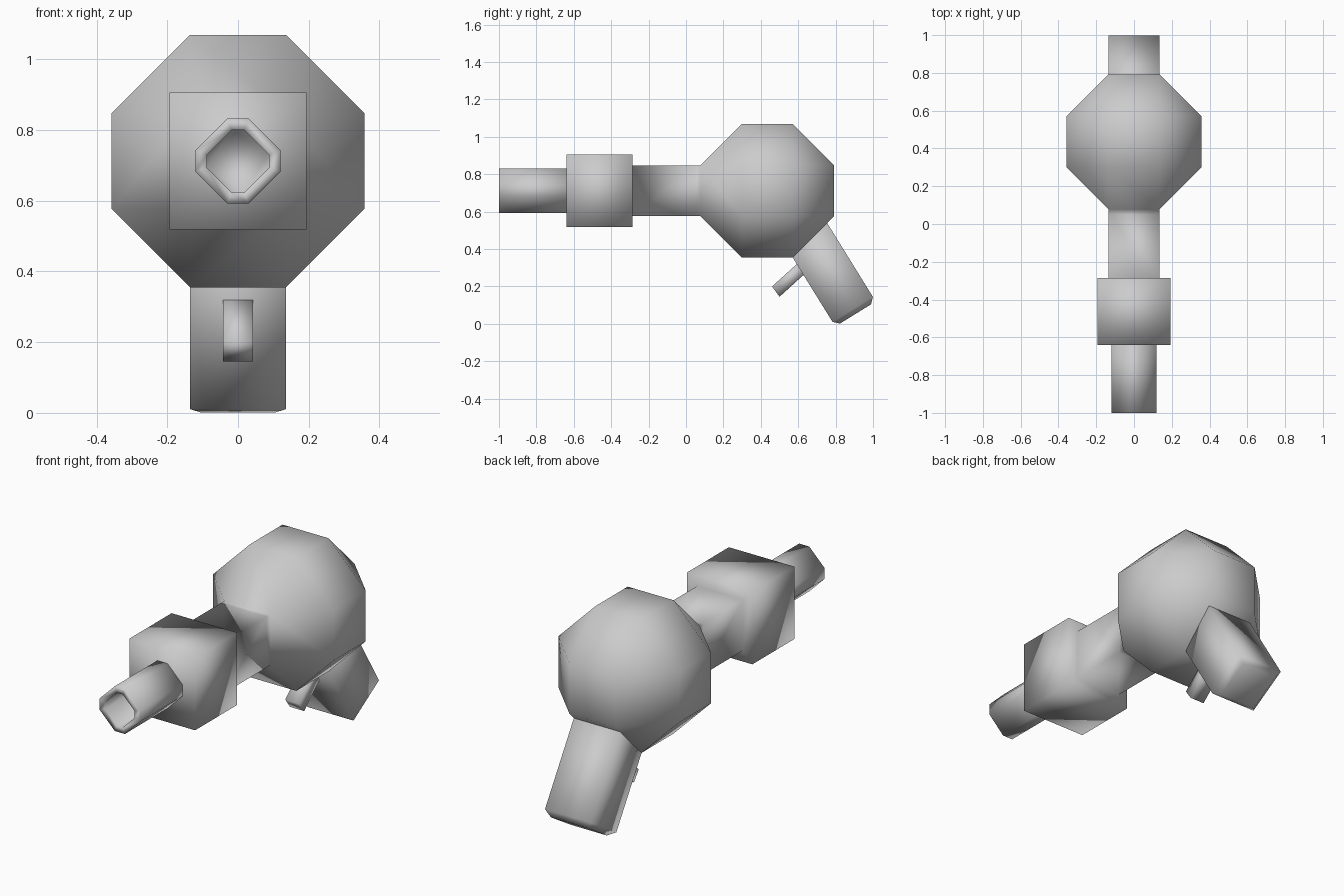
import bpy, bmesh
from mathutils import Vector

if "Cube" in bpy.data.objects:
    bpy.data.objects.remove(bpy.data.objects["Cube"])

CZ = 0.712  # height of the barrel axis


def finish(bm, name):
    """Turn a bmesh into a smooth shaded object."""
    bmesh.ops.recalc_face_normals(bm, faces=bm.faces)
    for f in bm.faces:
        f.smooth = True
    me = bpy.data.meshes.new(name)
    bm.to_mesh(me)
    bm.free()
    ob = bpy.data.objects.new(name, me)
    bpy.context.collection.objects.link(ob)
    return ob


def bridge_rings(bm, rings):
    """Join successive vertex rings with quads, capping both ends."""
    vs = [[bm.verts.new(p) for p in r] for r in rings]
    n = len(vs[0])
    for a, b in zip(vs, vs[1:]):
        for i in range(n):
            j = (i + 1) % n
            bm.faces.new((a[i], a[j], b[j], b[i]))
    bm.faces.new(vs[0])
    bm.faces.new(vs[-1])


def extrude_front(bm, face, y, half):
    """Extrude a square face to depth y with a new half width."""
    new = bmesh.ops.extrude_discrete_faces(bm, faces=[face])["faces"][0]
    for v in new.verts:
        v.co.x = half if v.co.x > 0 else -half
        v.co.z = CZ + (half if v.co.z > CZ else -half)
        v.co.y = y
    return new


# body: heavily chamfered cube, with neck and square block drawn out of its front
A, R, CY = 0.136, 0.357, 0.435
bm = bmesh.new()
for sx in (-1, 1):
    for sy in (-1, 1):
        for sz in (-1, 1):
            for p in ((A, A, R), (A, R, A), (R, A, A)):
                bm.verts.new((sx * p[0], CY + sy * p[1], CZ + sz * p[2]))
bmesh.ops.convex_hull(bm, input=bm.verts)
bmesh.ops.dissolve_limit(bm, angle_limit=0.02, verts=bm.verts, edges=bm.edges)
bm.normal_update()
face = min(bm.faces, key=lambda f: f.normal.y)
for y, half in ((0.05, A), (-0.285, A), (-0.285, 0.194), (-0.64, 0.194)):
    face = extrude_front(bm, face, y, half)
finish(bm, "body")


# barrel: eight-sided tube with a rounded rim and a hollow bore
def octagon(flat, r, y):
    pts = [(flat, r), (r, flat), (r, -flat), (flat, -r),
           (-flat, -r), (-r, -flat), (-r, flat), (-flat, r)]
    return [(x, y, CZ + z) for x, z in pts]


bm = bmesh.new()
bridge_rings(bm, [octagon(0.03, 0.12, -0.60), octagon(0.03, 0.12, -1.0),
                  octagon(0.018, 0.088, -1.0), octagon(0.018, 0.088, -0.85)])
finish(bm, "barrel")

# handle: slanted block with its end edges bevelled
along = Vector((0, 0.526, -0.85))
across = Vector((0, 0.85, 0.526))


def handle_ring(d, inset):
    lo, hi, w = 0.672 + inset, 0.926 - inset, A - inset
    return [across * p + along * d + Vector((x, 0, 0))
            for p, x in ((lo, -w), (hi, -w), (hi, w), (lo, w))]


bm = bmesh.new()
bridge_rings(bm, [handle_ring(-0.1, 0), handle_ring(0.403, 0), handle_ring(0.432, 0.029)])
finish(bm, "handle")

# trigger: small slanted bar in front of the handle
bm = bmesh.new()
side = [(0.46, 0.20), (0.50, 0.145), (0.66, 0.29), (0.62, 0.345)]
bridge_rings(bm, [[(x, y, z) for y, z in side] for x in (-0.042, 0.042)])
finish(bm, "trigger")
